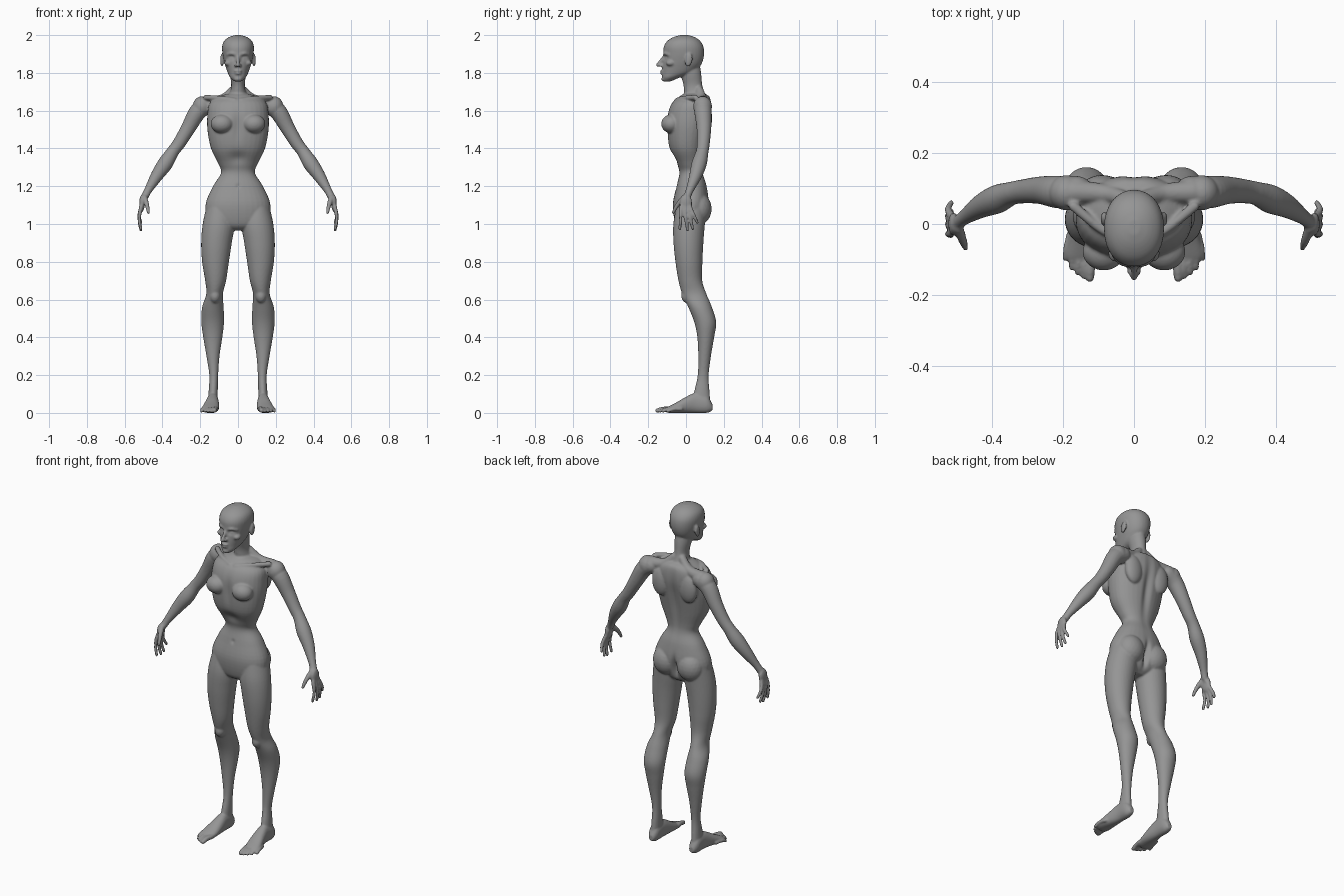
import bpy
import bmesh
import math
from mathutils import Vector, Matrix

cube = bpy.data.objects.get("Cube")
if cube:
    bpy.data.objects.remove(cube, do_unlink=True)

SIDES = 32
bm = bmesh.new()


def spline(rows, steps=5):
    """Smooth curve through rows of numbers of any length."""
    rows = [Vector(r) for r in rows]
    result = []
    for i in range(len(rows) - 1):
        before, start = rows[max(i - 1, 0)], rows[i]
        end, after = rows[i + 1], rows[min(i + 2, len(rows) - 1)]
        for k in range(steps):
            t = k / steps
            slope_in, slope_out = (end - before) / 2, (after - start) / 2
            result.append(start * (2 * t**3 - 3 * t**2 + 1) + slope_in * (t**3 - 2 * t**2 + t)
                          + end * (3 * t**2 - 2 * t**3) + slope_out * (t**3 - t**2))
    return result + [rows[-1]]


def skin(rings):
    """Closed surface over a list of point rings."""
    loops = [[bm.verts.new(p) for p in ring] for ring in rings]
    for low, high in zip(loops, loops[1:]):
        for i in range(len(low)):
            j = (i + 1) % len(low)
            bm.faces.new((low[i], low[j], high[j], high[i]))
    bm.faces.new(loops[0])
    bm.faces.new(loops[-1])


def loft(rows, along_y=False, power=2.2):
    """Rows hold a station and the two extents of its rounded section."""
    rings = []
    for station, a0, a1, b0, b1 in spline(rows):
        ring = []
        for i in range(SIDES):
            angle = math.tau * i / SIDES
            c, s = math.cos(angle), math.sin(angle)
            a = (a0 + a1) / 2 + (a1 - a0) / 2 * math.copysign(abs(c) ** (2 / power), c)
            b = (b0 + b1) / 2 + (b1 - b0) / 2 * math.copysign(abs(s) ** (2 / power), s)
            ring.append((a, station, b) if along_y else (a, b, station))
        rings.append(ring)
    skin(rings)


def ball(center, size, tilt=0.0):
    matrix = (Matrix.Translation(center) @ Matrix.Rotation(tilt, 4, 'X')
              @ Matrix.Diagonal((*size, 1)))
    bmesh.ops.create_icosphere(bm, subdivisions=3, radius=1, matrix=matrix)


def tube(rows):
    """Round limb through rows of x, y, z and radius."""
    points = spline(rows)
    rings = []
    for i, p in enumerate(points):
        ahead, behind = points[min(i + 1, len(points) - 1)], points[max(i - 1, 0)]
        turn = (ahead - behind).to_3d().to_track_quat('Z', 'Y')
        rings.append([p.to_3d() + turn @ Vector((math.cos(a), math.sin(a), 0)) * p[3]
                      for a in (math.tau * k / SIDES for k in range(SIDES))])
    skin(rings)
    for p in (points[0], points[-1]):
        ball(p.to_3d(), [p[3]] * 3)


def centred(rows):
    return [(z, -w, w, front, back) for z, w, front, back in rows]


# Torso
loft(centred([
    (.965, .05, -.02, .05), (1, .15, -.055, .09), (1.1, .172, -.07, .12),
    (1.2, .132, -.05, .11), (1.27, .09, -.035, .09), (1.32, .105, -.05, .088),
    (1.4, .143, -.088, .1), (1.5, .162, -.1, .12), (1.58, .162, -.098, .135),
    (1.64, .15, -.075, .135), (1.675, .1, -.035, .125), (1.69, .05, -.01, .1)]))

# Neck and head
loft(centred([(1.64, .065, 0, .12), (1.7, .042, -.01, .097), (1.74, .036, -.014, .086),
              (1.8, .043, -.03, .08), (1.86, .04, -.03, .07)]), power=2)
loft(centred([
    (1.755, .02, -.118, -.08), (1.775, .041, -.126, -.035), (1.8, .054, -.126, .035),
    (1.83, .065, -.125, .07), (1.86, .074, -.122, .088), (1.9, .082, -.12, .096),
    (1.94, .084, -.117, .092), (1.97, .073, -.098, .074), (1.99, .047, -.065, .045),
    (2, .015, -.03, .01)]), power=2.15)

# Nose, lips and chin
tube([(0, -.116, 1.888, .008), (0, -.136, 1.86, .009), (0, -.148, 1.842, .011)])
ball((0, -.126, 1.809), (.021, .013, .006))
ball((0, -.125, 1.797), (.018, .013, .006))
ball((0, -.116, 1.768), (.022, .014, .014))

# Everything that comes in pairs
for_left = len(bm.verts)

# Nostrils, cheekbones, brows and ears
ball((.011, -.132, 1.839), (.009, .012, .008))
ball((.052, -.082, 1.852), (.021, .025, .016))
tube([(.012, -.115, 1.897, .007), (.035, -.11, 1.903, .008), (.056, -.09, 1.897, .007)])
ball((.085, .014, 1.868), (.009, .02, .036), -.2)

# Chest, shoulder blade and buttock
ball((.085, -.078, 1.53), (.06, .053, .05))
ball((.09, .105, 1.56), (.055, .033, .085))
ball((.08, .066, 1.08), (.078, .07, .085))

# Collarbone, shoulder ridge and shoulder cap
tube([(.018, -.05, 1.655, .012), (.09, -.015, 1.665, .013), (.17, .05, 1.67, .014)])
tube([(.025, .07, 1.71, .022), (.08, .085, 1.66, .027), (.165, .09, 1.645, .034)])
ball((.19, .088, 1.622), (.05, .05, .055))

# Arm
tube([(.16, .09, 1.63, .045), (.212, .09, 1.595, .046), (.262, .095, 1.51, .039),
      (.31, .092, 1.43, .034), (.345, .086, 1.383, .033), (.385, .07, 1.32, .04),
      (.43, .05, 1.255, .033), (.475, .02, 1.18, .021), (.493, .006, 1.145, .02)])

# Hand
ball((.508, 0, 1.11), (.015, .033, .045))
for root, tip, drop in ((-.026, -.032, .975), (-.008, .008, .967),
                        (.01, .036, .975), (.025, .06, 1.008)):
    tube([(.495, root / 3, 1.14, .012), (.515, root, 1.08, .011),
          (.523, (root + tip) / 2, drop / 2 + .54, .0095), (.514, tip, drop, .008)])
tube([(.495, -.01, 1.14, .015), (.482, -.046, 1.1, .012), (.474, -.068, 1.06, .008)])

# Leg
loft([(1.1, .03, .165, -.05, .11), (1, .018, .187, -.067, .1), (.9, .033, .195, -.066, .092),
      (.8, .048, .19, -.056, .087), (.7, .063, .174, -.04, .086), (.63, .08, .168, -.02, .108),
      (.56, .076, .19, .012, .137), (.48, .074, .194, .044, .16), (.4, .083, .184, .06, .149),
      (.3, .098, .167, .065, .132), (.2, .105, .152, .062, .12), (.12, .107, .155, .045, .124),
      (.05, .108, .16, .03, .13)], power=2)
ball((.122, .01, .62), (.03, .035, .04))

# Foot and toes
loft([(.14, .118, .148, .012, .045), (.11, .105, .163, 0, .09), (.05, .103, .165, 0, .105),
      (0, .1, .175, 0, .085), (-.05, .1, .188, 0, .056), (-.09, .106, .193, 0, .035),
      (-.108, .115, .183, .005, .024)], along_y=True)
for i, reach in enumerate((-.152, -.148, -.138, -.122, -.097)):
    r = .008 if i else .012
    tube([(.116 + .016 * i, reach + .07, .02, r + .002),
          (.122 + .017 * i, reach + .03, .02, r + .001),
          (.124 + .0175 * i, reach, r, r)])

# Mirror the paired parts
bm.verts.ensure_lookup_table()
paired = set(bm.verts[for_left:])
faces = [f for f in bm.faces if f.verts[0] in paired]
copy = bmesh.ops.duplicate(bm, geom=faces + list(paired))["geom"]
for v in copy:
    if isinstance(v, bmesh.types.BMVert):
        v.co.x = -v.co.x
bmesh.ops.recalc_face_normals(bm, faces=bm.faces[:])

mesh = bpy.data.meshes.new("body_parts")
bm.to_mesh(mesh)
bm.free()
body = bpy.data.objects.new("body", mesh)
bpy.context.collection.objects.link(body)

# Fuse the parts into one soft skin
fuse = body.modifiers.new("fuse", 'REMESH')
fuse.mode = 'VOXEL'
fuse.voxel_size = .0056
soften = body.modifiers.new("soften", 'SMOOTH')
soften.factor, soften.iterations = .5, 3
graph = bpy.context.evaluated_depsgraph_get()
body.data = bpy.data.meshes.new_from_object(body.evaluated_get(graph))
body.modifiers.clear()
body.data.name = "body"
bpy.data.meshes.remove(mesh)


def press(center, size, push):
    """Soft brush that moves nearby skin, on both sides."""
    cx, cy, cz = center
    for v in body.data.vertices:
        x, y, z = v.co
        if abs(z - cz) > 2.5 * size[2]:
            continue
        d = (((abs(x) - cx) / size[0]) ** 2 + ((y - cy) / size[1]) ** 2
             + ((z - cz) / size[2]) ** 2)
        if d < 6:
            v.co.y += push * math.exp(-d)


# Eye sockets, eyeballs, lid creases and mouth line
press((.032, -.11, 1.88), (.017, .03, .011), .014)
press((.033, -.1, 1.878), (.011, .02, .006), -.008)
press((.033, -.1, 1.888), (.014, .02, .003), .003)
press((0, -.135, 1.803), (.02, .02, .003), .005)
# Spine, buttock cleft, breastbone, navel and rib arch
press((0, .12, 1.46), (.022, .06, .16), -.014)
press((0, .12, 1.06), (.014, .06, .06), -.03)
press((0, -.1, 1.52), (.02, .05, .08), .008)
press((0, -.06, 1.2), (.01, .03, .012), .006)
press((0, -.07, 1.35), (.045, .04, .035), .012)

# Colour and shading
grey = bpy.data.materials.new("plain_grey")
grey.use_nodes = True
colour = (.3, .3, .3, 1)
grey.diffuse_color = colour
grey.node_tree.nodes["Principled BSDF"].inputs["Base Color"].default_value = colour
body.data.materials.clear()
body.data.materials.append(grey)
body.data.shade_smooth()
